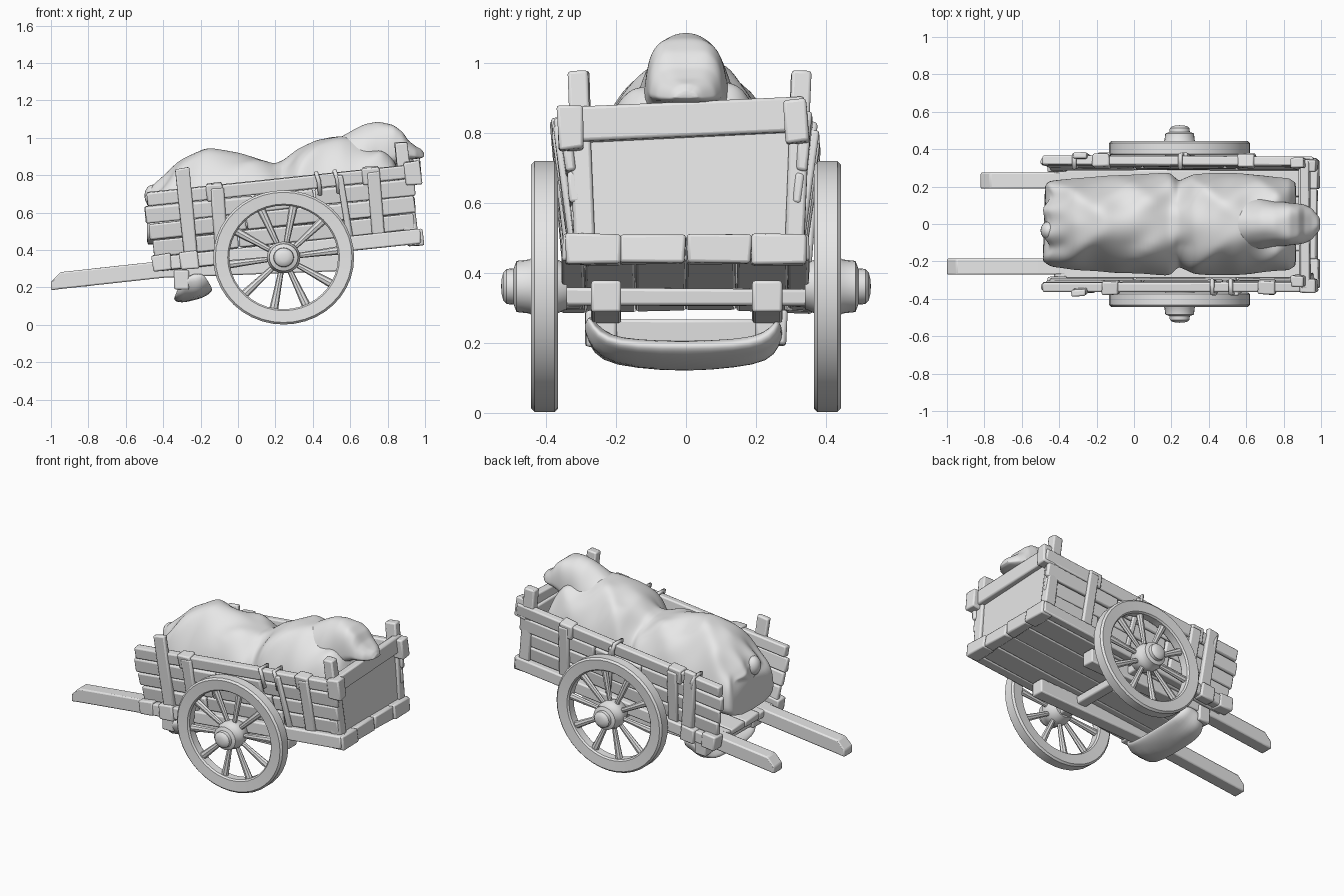
import bpy, bmesh, math, random
from mathutils import Matrix, Vector

random.seed(4)
cube = bpy.data.objects.get("Cube")
if cube:
    bpy.data.objects.remove(cube)

grey = bpy.data.materials.new("plain_grey")
grey.use_nodes = True
grey.diffuse_color = (0.8, 0.8, 0.8, 1)
grey.node_tree.nodes["Principled BSDF"].inputs["Base Color"].default_value = (0.8, 0.8, 0.8, 1)

# The cart body leans back: local u runs along it, w stands up from it
TILT = Matrix.Rotation(math.radians(-6), 4, 'Y')
hard, soft = [], []


def finish(name, bm, matrix=Matrix(), bevel=0.0, smooth=False):
    bmesh.ops.recalc_face_normals(bm, faces=bm.faces)
    mesh = bpy.data.meshes.new(name)
    bm.to_mesh(mesh)
    bm.free()
    mesh.materials.append(grey)
    ob = bpy.data.objects.new(name, mesh)
    bpy.context.collection.objects.link(ob)
    ob.matrix_world = matrix
    if bevel:
        mod = ob.modifiers.new("worn_edges", 'BEVEL')
        mod.width, mod.segments, mod.limit_method = bevel, 2, 'ANGLE'
    (soft if smooth else hard).append(ob)
    return ob


def beam(name, at, size, lean=0.0, turn=0.0, frame=TILT, jitter=0.004):
    """Rounded timber block with slightly uneven corners."""
    bm = bmesh.new()
    bmesh.ops.create_cube(bm, size=1, matrix=Matrix.Diagonal((*size, 1)))
    for v in bm.verts:
        v.co += Vector([random.uniform(-jitter, jitter) for _ in range(3)])
    m = frame @ Matrix.Translation(at) @ Matrix.Rotation(lean, 4, 'X') @ Matrix.Rotation(turn, 4, 'Y')
    return finish(name, bm, m, 0.009)


def loft(name, rings, **kw):
    bm = bmesh.new()
    loops = [[bm.verts.new(p) for p in ring] for ring in rings]
    n = len(loops[0])
    for a, b in zip(loops, loops[1:]):
        for i in range(n):
            j = (i + 1) % n
            bm.faces.new((a[i], a[j], b[j], b[i]))
    bm.faces.new(loops[0])
    bm.faces.new(loops[-1])
    return finish(name, bm, **kw)


def lathe(name, profile, matrix, ring=False, steps=40):
    """Turn (radius, offset) points about the y axis."""
    bm = bmesh.new()
    vs = [bm.verts.new((r, y, 0)) for r, y in profile]
    pairs = list(zip(vs, vs[1:])) + ([(vs[-1], vs[0])] if ring else [])
    edges = [bm.edges.new(p) for p in pairs]
    bmesh.ops.spin(bm, geom=vs + edges, cent=(0, 0, 0), axis=(0, 1, 0),
                   angle=math.tau, steps=steps, use_duplicate=False)
    bmesh.ops.remove_doubles(bm, verts=bm.verts, dist=0.0005)
    return finish(name, bm, matrix)


def rope(name, points, radius):
    curve = bpy.data.curves.new(name, 'CURVE')
    curve.dimensions = '3D'
    curve.bevel_depth, curve.bevel_resolution = radius, 2
    sp = curve.splines.new('POLY')
    sp.points.add(len(points) - 1)
    for p, co in zip(sp.points, points):
        p.co = (*co, 1)
    sp.use_cyclic_u = True
    curve.materials.append(grey)
    ob = bpy.data.objects.new(name, curve)
    bpy.context.collection.objects.link(ob)
    ob.matrix_world = TILT


# Sides: rails, planks, posts, straps (strut, rope and strap positions differ per side)
SIDES = ((-1, "right", (-0.04, 0.8), (0.5, 0.6), 0.635, 0.5), (1, "left", (-0.09, 0.69), (-0.24, 0.33), 0.36, 0.42))
for s, side, struts, ropes, strap, post in SIDES:
    flare = -s * 0.13
    beam(f"{side}_bottom_rail", (0.31, s * 0.32, 0.37), (1.42, 0.065, 0.075))
    beam(f"{side}_top_rail", (0.315, s * 0.335, 0.72), (1.46, 0.05, 0.075), flare)
    for row in range(3):
        w = 0.453 + row * 0.091
        cuts = [-0.41 - 0.012 * row, 0.05 + 0.05 * row, 0.6 - 0.06 * row, 1.0 + 0.01 * row]
        for a, b in zip(cuts, cuts[1:]):
            beam(f"{side}_plank", ((a + b) / 2, s * (0.305 + 0.13 * (w - 0.42)), w),
                 (b - a - 0.006, 0.032, 0.088), flare, random.uniform(-0.006, 0.006))
    beam(f"{side}_front_post", (-0.21, s * 0.35, 0.365 + post / 2), (0.075, 0.035, post), flare * 0.6)
    beam(f"{side}_front_post_foot", (-0.225, s * 0.33, 0.37), (0.1, 0.075, 0.092))
    beam(f"{side}_rear_post", (0.97, s * 0.31 + 0.01, 0.64), (0.07, 0.058, 0.48), flare * 0.25)
    for u in struts:
        beam(f"{side}_strut", (u, s * 0.345, 0.56), (0.07, 0.025, 0.36), flare, 0.03)
        beam(f"{side}_strut_cap", (u - 0.01, s * 0.337, 0.72), (0.09, 0.072, 0.092), flare)
    beam(f"{side}_strap", (strap, s * 0.347, 0.55), (0.035, 0.02, 0.38), flare, -0.06)
    for u in ropes:
        rope(f"{side}_rope", [(u, s * 0.372, 0.765), (u + 0.01, s * 0.372, 0.72), (u + 0.01, s * 0.36, 0.65),
                              (u, s * 0.305, 0.65), (u, s * 0.3, 0.765)], 0.012)
    beam(f"{side}_rear_corner_block", (0.99, s * 0.265, 0.365), (0.085, 0.16, 0.088))
    beam(f"{side}_top_corner_block", (1.015, s * 0.322 - 0.008, 0.72 + s * 0.01), (0.085, 0.072, 0.125), 0.06)
    beam(f"{side}_front_corner_block", (-0.37, s * 0.32, 0.372), (0.1, 0.08, 0.09))

# Floor boards and tail end
for i in range(4):
    beam("floor_board", (0.3, (i - 1.5) * 0.145, 0.355), (1.38, 0.147, 0.045))
for s in (-1, 1):
    beam("tail_bottom_rail", (0.99, s * 0.095, 0.365), (0.065, 0.185, 0.078))
beam("tail_panel", (0.975, 0, 0.56), (0.025, 0.6, 0.34))
beam("tail_top_rail", (1.0, 0, 0.738), (0.05, 0.68, 0.1), 0.05)

# Pulling shafts with chamfered tips
for y, tip, lift, name in ((-0.228, -1.0, 0, "right_shaft"), (0.232, -0.82, 0.02, "left_shaft")):
    rings = []
    for x, z, h in ((tip, 0.185 + lift, 0.045), (tip + 0.05, 0.192 + lift, 0.09), (-0.4, 0.252, 0.09), (0.55, 0.288, 0.09)):
        rings.append([(x, y + a * 0.043, z + b * h) for a, b in ((-1, 0), (1, 0), (1, 1), (-1, 1))])
    loft(name, rings, bevel=0.008)

# Cross bar held by brackets, and axle beam
beam("front_cross_bar", (-0.3, 0, 0.232), (0.06, 0.42, 0.065), frame=Matrix())
for s, side in ((-1, "right"), (1, "left")):
    beam(f"{side}_bracket", (-0.3, s * 0.243, 0.242), (0.08, 0.09, 0.1), frame=Matrix())
beam("axle_beam", (0.244, 0, 0.33), (0.07, 0.72, 0.05), frame=Matrix())

# Wheels
RIM = [(0.285, 0.37), (0.348, 0.365), (0.359, 0.375), (0.359, 0.432), (0.348, 0.443), (0.285, 0.438), (0.277, 0.428), (0.277, 0.38)]
HUB = [(0, 0.34), (0.065, 0.34), (0.078, 0.37), (0.085, 0.4), (0.085, 0.435), (0.077, 0.448), (0.073, 0.484),
       (0.052, 0.492), (0.05, 0.512), (0.04, 0.522), (0.02, 0.527), (0, 0.528)]
for s, side in ((-1, "right"), (1, "left")):
    place = Matrix.Translation((0.244, 0, 0.361)) @ Matrix.Diagonal((1.05, s, 1, 1))
    lathe(f"{side}_wheel_rim", RIM, place, ring=True)
    lathe(f"{side}_wheel_hub", HUB, place, steps=24)
    for k in range(10):
        rings = []
        for r, half in ((0.07, 0.014), (0.18, 0.018), (0.285, 0.023)):
            rings.append([(half * math.cos(t), 0.405 + 0.8 * half * math.sin(t), r)
                          for t in [math.tau * q / 8 for q in range(8)]])
        loft(f"{side}_wheel_spoke", rings, matrix=place @ Matrix.Rotation(math.tau * (k + 0.3) / 10, 4, 'Y'))


def cloth(name, rings, rounds):
    ob = loft(name, rings, smooth=True)
    mod = ob.modifiers.new("soften", 'SMOOTH')
    mod.iterations = rounds
    ob.modifiers.new("refine", 'SUBSURF').levels = 1
    ob.modifiers["refine"].render_levels = 1


def drape(name, stations, depth):
    """Cloth heap through (x, top, half width, base, roundness) stations."""
    rows = []
    for a, b in zip(stations, stations[1:]):
        rows += [[p + (q - p) * k / 4 for p, q in zip(a, b)] for k in range(4)]
    rings = []
    for x, top, half, base, e in rows + [stations[-1]]:
        ring = []
        for k in range(41):
            t = math.pi * k / 40
            c, h = math.cos(t), math.sin(t)
            y = half * math.copysign(abs(c) ** min(e, 1), c)
            z = base + (top - base) * h ** e
            # Diagonal folds fade toward the crest; pleats ripple the foot end
            fade = min(1, 2.5 * abs(c)) * h
            fold = 1 - 2 * abs(math.sin(9 * x + 8 * abs(y) - 2 * z)) + 0.5 * math.sin(27 * x - 19 * y + 9 * z)
            pleat = 0.02 * math.sin(45 * y + 1) * max(0, 1 - 7 * (x + 0.475))
            ring.append((x + pleat, y + depth * 0.6 * fold * c * fade, z + depth * fold * fade))
        rings.append(ring)
    cloth(name, rings, 2)


# Draped load from foot to shoulders, then the covered head resting on the tail rail
drape("draped_load", [
    (-0.475, 0.70, 0.19, 0.42, 0.6), (-0.44, 0.76, 0.23, 0.42, 0.7), (-0.32, 0.88, 0.25, 0.44, 0.9),
    (-0.16, 0.95, 0.26, 0.46, 1.0), (0.02, 0.92, 0.27, 0.48, 0.9), (0.19, 0.86, 0.28, 0.5, 0.75),
    (0.24, 0.88, 0.23, 0.5, 0.75), (0.32, 0.945, 0.27, 0.52, 0.8), (0.42, 0.99, 0.28, 0.53, 0.85),
    (0.55, 1.01, 0.275, 0.54, 0.85), (0.66, 1.0, 0.265, 0.54, 0.85), (0.76, 0.95, 0.255, 0.55, 0.75),
    (0.83, 0.88, 0.25, 0.56, 0.65), (0.87, 0.8, 0.22, 0.57, 0.6)], 0.022)
drape("covered_head", [
    (0.46, 0.96, 0.14, 0.74, 1.0), (0.55, 1.005, 0.17, 0.74, 1.0), (0.62, 1.045, 0.165, 0.75, 1.0),
    (0.68, 1.075, 0.15, 0.78, 0.9), (0.75, 1.088, 0.125, 0.8, 0.75), (0.83, 1.07, 0.115, 0.84, 0.6),
    (0.88, 1.03, 0.11, 0.87, 0.6), (0.91, 0.985, 0.105, 0.88, 0.6), (0.95, 0.955, 0.085, 0.885, 0.6),
    (0.98, 0.94, 0.05, 0.89, 0.7), (0.995, 0.92, 0.03, 0.9, 0.8)], 0.006)

# Foot bulge at the open front end
bm = bmesh.new()
bmesh.ops.create_uvsphere(bm, u_segments=16, v_segments=10, radius=0.05)
finish("foot_bulge", bm, Matrix.Translation((-0.455, -0.035, 0.69)) @ Matrix.Diagonal((0.9, 1, 1.2, 1)), smooth=True)

# Cloth sling slung below the shafts
rings = []
for y, z, half, thick in ((-0.285, 0.27, 0.05, 0.014), (-0.27, 0.225, 0.075, 0.02), (-0.235, 0.182, 0.1, 0.028),
                          (-0.15, 0.165, 0.105, 0.034), (0, 0.162, 0.105, 0.036), (0.15, 0.167, 0.105, 0.034),
                          (0.22, 0.182, 0.1, 0.028), (0.255, 0.215, 0.08, 0.02), (0.27, 0.26, 0.05, 0.014)):
    bend = 1 if abs(y) > 0.2 else 0
    ring = []
    for k in range(16):
        t = math.tau * k / 16
        off = thick * math.sin(t) * (1 + 0.3 * math.sin(5 * t + 20 * y))
        ring.append((-0.24 + half * math.cos(t), y + math.copysign(off, -y * math.sin(t)) * bend * 0.7,
                     z + off + 0.25 * half * math.cos(t)))
    rings.append(ring)
cloth("cloth_sling", rings, 1)

# Shading
for ob in soft:
    for p in ob.data.polygons:
        p.use_smooth = True
bpy.ops.object.select_all(action='DESELECT')
for ob in hard:
    ob.select_set(True)
bpy.context.view_layer.objects.active = hard[0]
bpy.ops.object.shade_smooth_by_angle(angle=math.radians(35))
